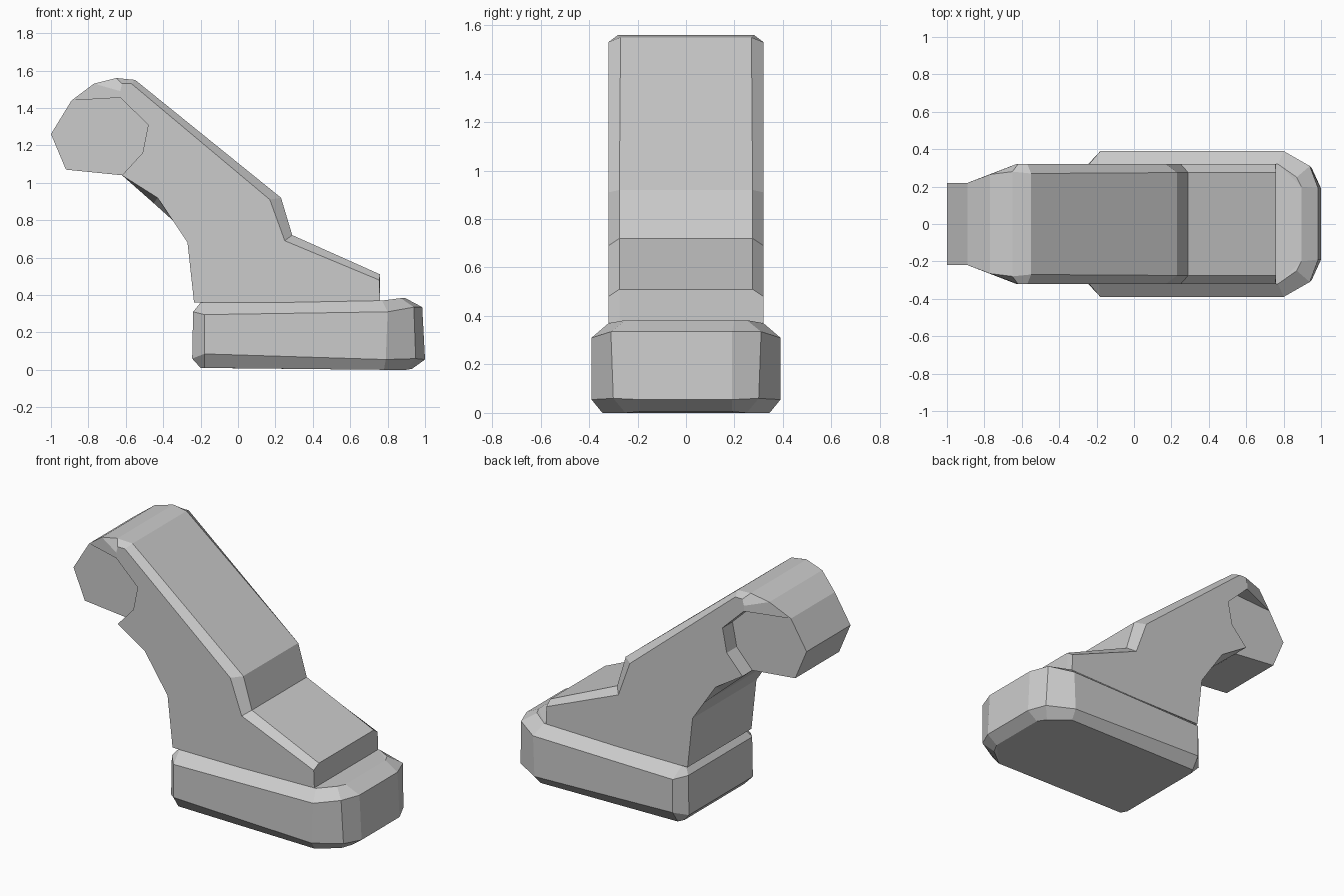
import bpy, bmesh


def loft(name, rings):
    """Skin a list of equal-length vertex rings and cap both ends."""
    bm = bmesh.new()
    vs = [[bm.verts.new(p) for p in ring] for ring in rings]
    n = len(rings[0])
    for a, b in zip(vs, vs[1:]):
        for i in range(n):
            j = (i + 1) % n
            bm.faces.new((a[i], a[j], b[j], b[i]))
    bm.faces.new(vs[0][::-1])
    bm.faces.new(vs[-1])
    bmesh.ops.remove_doubles(bm, verts=bm.verts, dist=0.0005)
    bmesh.ops.triangulate(bm, faces=[f for f in bm.faces if len(f.verts) > 4])
    bmesh.ops.recalc_face_normals(bm, faces=bm.faces)
    me = bpy.data.meshes.new(name)
    bm.to_mesh(me)
    bm.free()
    ob = bpy.data.objects.new(name, me)
    bpy.context.collection.objects.link(ob)
    return ob


# Foot sole: half outlines (x, y, z) mirrored across y, stacked upwards
def outline(half):
    return [(x, -y, z) for x, y, z in half] + [(x, y, z) for x, y, z in half[::-1]]


sole = [
    [(-.20, .30, .01), (-.18, .34, .01), (.78, .345, 0), (.90, .25, 0), (.93, .19, .005)],
    [(-.245, .32, .06), (-.18, .39, .085), (.79, .39, .055), (.95, .30, .06), (1.0, .19, .055)],
    [(-.24, .32, .31), (-.18, .39, .295), (.80, .39, .31), (.94, .31, .335), (.985, .19, .335)],
    [(-.20, .29, .36), (-.19, .31, .36), (.77, .32, .37), (.87, .25, .383), (.895, .20, .383)],
]
loft("foot_sole", [outline(h) for h in sole])

# Leg: side profile (x, z at y = 0.32) paired with inner profile (x, z, y)
leg = [
    (-.235, .36, -.235, .36, .275),
    (.76, .36, .76, .36, .275),
    (.755, .48, .76, .51, .275),
    (.25, .69, .29, .72, .275),
    (.17, .91, .23, .92, .275),
    (-.57, 1.53, -.55, 1.55, .27),
    (-.62, 1.53, -.65, 1.56, .28),
    (-.63, 1.49, -.77, 1.53, .265),
    (-.63, 1.455, -.89, 1.44, .22),
    (-.63, 1.455, -.63, 1.455, .215),
    (-.48, 1.31, -.48, 1.31, .215),
    (-.51, 1.16, -.51, 1.16, .215),
    (-.62, 1.04, -.62, 1.04, .215),
    (-.43, .92, -.45, .89, .275),
    (-.35, .80, -.35, .80, .275),
    (-.27, .68, -.27, .68, .275),
]
loft("lower_leg", [
    [(x, -.32, z) for x, z, *_ in leg],
    [(x, -y, z) for _, _, x, z, y in leg],
    [(x, y, z) for _, _, x, z, y in leg],
    [(x, .32, z) for x, z, *_ in leg],
])

# Knee joint: seven-sided barrel recessed into the leg
knee = [(-1.0, 1.26), (-.89, 1.44), (-.63, 1.455), (-.48, 1.31),
        (-.51, 1.16), (-.62, 1.04), (-.92, 1.07)]
loft("knee_joint", [[(x, y, z) for x, z in knee] for y in (-.22, .22)])
